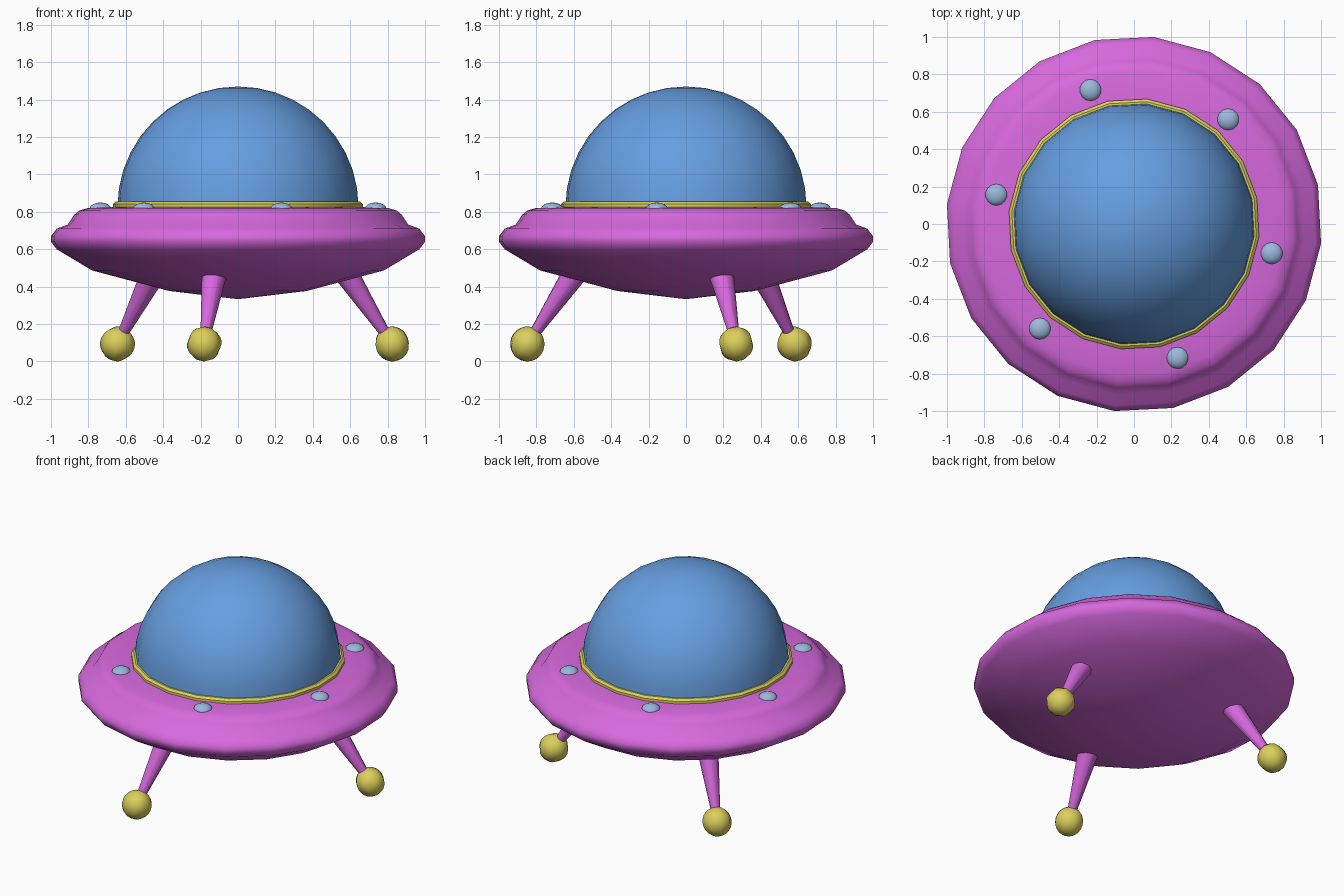
import bpy, bmesh, math
from mathutils import Vector, Matrix

if "Cube" in bpy.data.objects:
    bpy.data.objects.remove(bpy.data.objects["Cube"])

SIDES = 20                      # facets around the saucer
START = math.radians(12)        # angle of the first facet corner


def material(name, rgb):
    m = bpy.data.materials.new(name)
    m.diffuse_color = (*rgb, 1)
    m.use_nodes = True
    m.node_tree.nodes["Principled BSDF"].inputs["Base Color"].default_value = m.diffuse_color
    return m


MAGENTA = material("magenta", (0.68, 0.14, 0.73))
BLUE = material("dome blue", (0.133, 0.342, 0.745))
YELLOW = material("yellow", (0.716, 0.63, 0.107))
PALE = material("pale blue", (0.33, 0.485, 0.716))


def finish(name, bm, mat, angle=40):
    bmesh.ops.remove_doubles(bm, verts=bm.verts, dist=1e-5)
    bmesh.ops.recalc_face_normals(bm, faces=bm.faces)
    me = bpy.data.meshes.new(name)
    bm.to_mesh(me)
    bm.free()
    me.materials.append(mat)
    ob = bpy.data.objects.new(name, me)
    bpy.context.collection.objects.link(ob)
    bpy.ops.object.select_all(action='DESELECT')
    ob.select_set(True)
    bpy.context.view_layer.objects.active = ob
    bpy.ops.object.shade_smooth_by_angle(angle=math.radians(angle))
    return ob


def lathe(name, profile, mat, closed=False, angle=40):
    """Revolve (radius, height) points about z."""
    bm = bmesh.new()
    vs = [bm.verts.new((r * math.cos(START), r * math.sin(START), z)) for r, z in profile]
    pairs = list(zip(vs, vs[1:])) + ([(vs[-1], vs[0])] if closed else [])
    es = [bm.edges.new(p) for p in pairs]
    bmesh.ops.spin(bm, geom=vs + es, cent=(0, 0, 0), axis=(0, 0, 1),
                   angle=2 * math.pi, steps=SIDES, use_merge=True)
    return finish(name, bm, mat, angle)


def polar(r, degrees, z):
    a = math.radians(degrees)
    return Vector((r * math.cos(a), r * math.sin(a), z))


# Saucer hull
lathe("saucer_hull", [
    (0, 0.333), (0.37, 0.377), (0.785, 0.487), (0.975, 0.60), (1.0055, 0.64),
    (1.0055, 0.67), (0.975, 0.71), (0.915, 0.732), (0.88, 0.785), (0.855, 0.806),
    (0.81, 0.82), (0.64, 0.826)], MAGENTA)

# Trim ring around the dome base
lathe("dome_ring", [(0.63, 0.82), (0.672, 0.82), (0.672, 0.842), (0.657, 0.855),
                    (0.63, 0.855)], YELLOW, closed=True)

# Dome
N = 10
lathe("dome", [(0.648 * math.cos(i / N * math.pi / 2),
                0.825 + 0.645 * math.sin(i / N * math.pi / 2)) for i in range(N)]
      + [(0, 1.47)], BLUE)

# Rim lights: shallow domes sunk into the deck
for i in range(6):
    bm = bmesh.new()
    bmesh.ops.create_uvsphere(bm, u_segments=14, v_segments=8, radius=1)
    bmesh.ops.transform(bm, verts=bm.verts,
                        matrix=Matrix.Translation(polar(0.752, 48 + 60 * i, 0.815))
                        @ Matrix.Diagonal((0.06, 0.06, 0.035, 1)))
    finish(f"rim_light_{i + 1}", bm, PALE)

# Three splayed tapered legs with ball feet
for i in range(3):
    deg = 18 + 120 * i
    foot = polar(0.867, deg, 0.0935)
    top = polar(0.575, deg, 0.52)
    axis = top - foot
    turn = axis.to_track_quat('Z', 'Y').to_matrix().to_4x4()

    bm = bmesh.new()
    bmesh.ops.create_cone(bm, cap_ends=True, segments=10, radius1=0.022, radius2=0.073,
                          depth=axis.length,
                          matrix=Matrix.Translation((foot + top) / 2) @ turn)
    finish(f"leg_{i + 1}", bm, MAGENTA, 50)

    bm = bmesh.new()
    bmesh.ops.create_uvsphere(bm, u_segments=8, v_segments=12, radius=0.0935,
                              matrix=Matrix.Translation(foot) @ turn)
    finish(f"foot_{i + 1}", bm, YELLOW, 60)
